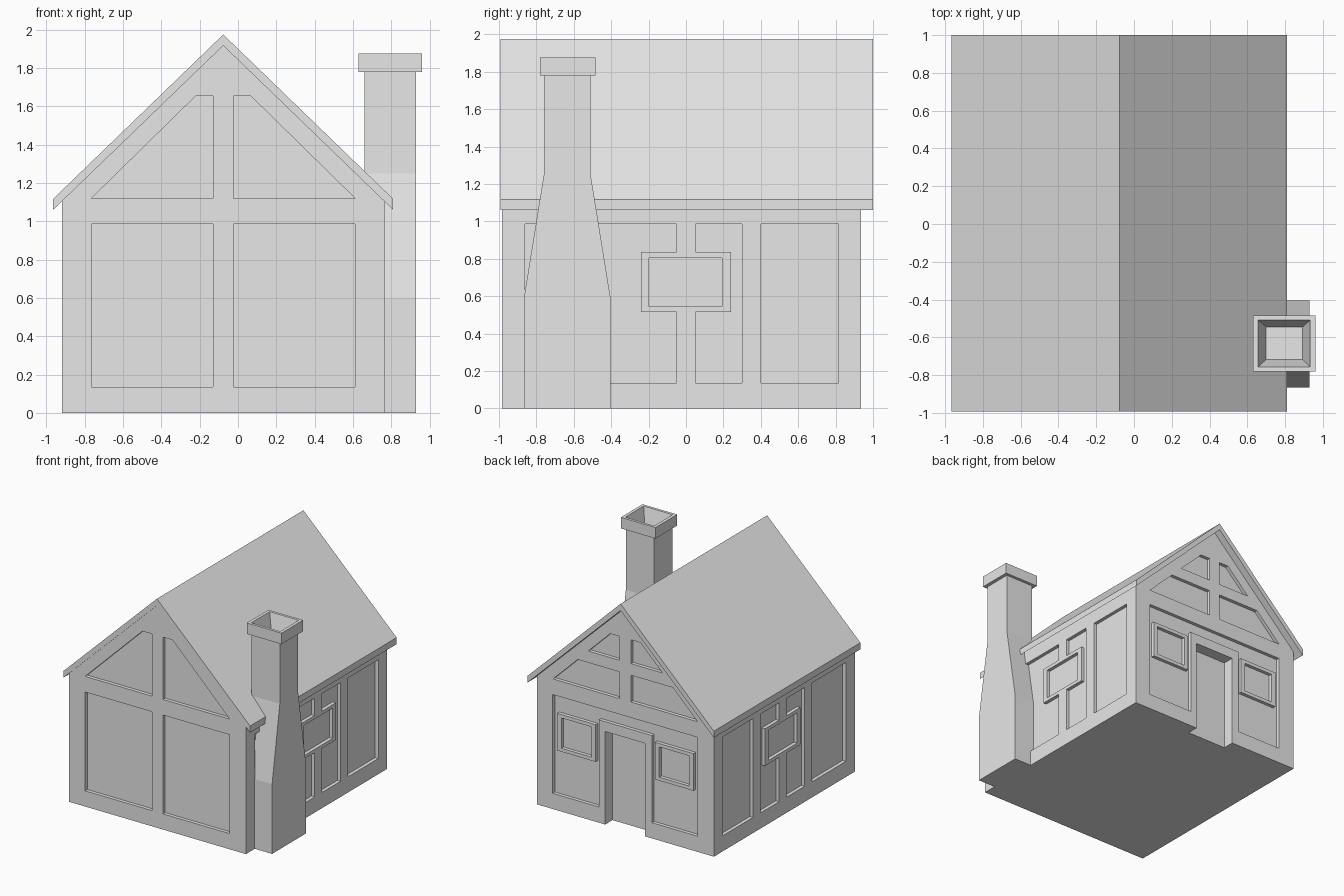
import bpy
import bmesh

cube = bpy.data.objects.get("Cube")
if cube:
    bpy.data.objects.remove(cube, do_unlink=True)

plaster = bpy.data.materials.new("light_grey")
plaster.use_nodes = True
plaster.diffuse_color = (0.8, 0.8, 0.8, 1)
plaster.node_tree.nodes["Principled BSDF"].inputs["Base Color"].default_value = (0.8, 0.8, 0.8, 1)

MID = -0.077           # ridge line of the house
FRONT, BACK = -0.985, 0.935
LEFT, RIGHT = -0.92, 0.765
DEPTH = 0.03           # depth of the sunken panels
LOW, HIGH = 0.135, 0.985
WIN_LOW, WIN_HIGH = 0.515, 0.835


def finish(name, bm):
    bmesh.ops.recalc_face_normals(bm, faces=bm.faces)
    mesh = bpy.data.meshes.new(name)
    bm.to_mesh(mesh)
    bm.free()
    mesh.materials.append(plaster)
    obj = bpy.data.objects.new(name, mesh)
    bpy.context.collection.objects.link(obj)
    return obj


def loft(name, rings):
    """Skin a list of point rings and close both ends."""
    bm = bmesh.new()
    loops = [[bm.verts.new(p) for p in ring] for ring in rings]
    n = len(loops[0])
    for a, b in zip(loops, loops[1:]):
        for i in range(n):
            j = (i + 1) % n
            bm.faces.new((a[i], a[j], b[j], b[i]))
    bm.faces.new(loops[0])
    bm.faces.new(loops[-1])
    return finish(name, bm)


def prism(name, outline, axis, lo, hi):
    """Extrude an outline of (across, z) points along x or y."""
    def place(d):
        return [(u, d, z) if axis == "y" else (d, u, z) for u, z in outline]
    return loft(name, [place(lo), place(hi)])


def rect(u0, u1, z0=LOW, z1=HIGH):
    return [(u0, z0), (u1, z0), (u1, z1), (u0, z1)]


def flip(outline, centre=MID):
    return [(2 * centre - u, z) for u, z in outline]


def carve(obj, outlines, axis, lo, hi):
    bpy.context.view_layer.objects.active = obj
    for outline in outlines:
        cutter = prism("cutter", outline, axis, lo, hi)
        mod = obj.modifiers.new("carve", "BOOLEAN")
        mod.operation, mod.solver, mod.object = "DIFFERENCE", "EXACT", cutter
        bpy.ops.object.modifier_apply(modifier=mod.name)
        bpy.data.objects.remove(cutter, do_unlink=True)


# House body with a gable at each end
eave = 1.115
body = prism("house_body", [(LEFT, 0), (RIGHT, 0), (RIGHT, eave), (MID, 1.93), (LEFT, eave)],
             "y", FRONT, BACK)

# Front gable panels
gable = [(-0.765, 1.12), (-0.13, 1.12), (-0.13, 1.655), (-0.22, 1.655)]
lower = rect(-0.765, -0.13)
carve(body, [lower, flip(lower), gable, flip(gable)], "y", FRONT - 0.1, FRONT + DEPTH)

# Back gable panels, split by a collar beam
gable_low = [(-0.765, 1.12), (-0.13, 1.12), (-0.13, 1.35), (-0.53, 1.35)]
gable_top = [(-0.43, 1.45), (-0.13, 1.45), (-0.13, 1.655), (-0.22, 1.655)]
carve(body, [rect(-0.765, 0.615), gable_low, flip(gable_low), gable_top, flip(gable_top)],
      "y", BACK - DEPTH, BACK + 0.1)
carve(body, [rect(-0.265, 0.115, -0.1, 0.8)], "y", BACK - 0.1, BACK + 0.1)


# Side panels, notched around a framed window in the middle
def notched(end):
    s = 1 if end > 0 else -1
    return [(end, LOW), (s * 0.05, LOW), (s * 0.05, WIN_LOW), (s * 0.24, WIN_LOW),
            (s * 0.24, WIN_HIGH), (s * 0.05, WIN_HIGH), (s * 0.05, HIGH), (end, HIGH)]


pane = rect(-0.197, 0.193, 0.545, 0.805)
far_panel = rect(0.4, 0.815)
carve(body, [notched(0.3), notched(-0.86), far_panel, pane], "x", RIGHT - DEPTH, RIGHT + 0.1)
carve(body, [notched(0.3), notched(-0.3), far_panel, rect(-0.86, -0.4), pane],
      "x", LEFT - 0.1, LEFT + DEPTH)

# Door surround and back window frames
prism("door_surround", [(-0.33, LOW), (-0.265, LOW), (-0.265, 0.8), (0.115, 0.8), (0.115, LOW),
                        (0.175, LOW), (0.175, 0.885), (-0.33, 0.885)],
      "y", BACK - DEPTH - 0.01, BACK)
outer = rect(-0.725, -0.36, WIN_LOW, WIN_HIGH)
inner = rect(-0.685, -0.4, 0.545, 0.805)
for side, frame, hole in (("right", outer, inner), ("left", flip(outer), flip(inner))):
    window = prism("back_window_frame_" + side, frame, "y", BACK - DEPTH - 0.01, BACK)
    carve(window, [hole], "y", BACK - DEPTH, BACK + 0.1)

# Roof slab
slope = [(-0.965, 1.06), (-0.965, 1.117), (MID, 1.975)]
prism("roof", slope + [(0.81, 1.117), (0.81, 1.06), (MID, 1.917)], "y", -0.993, 1.0)

# Chimney: tapered stack, cap and hollow flue
sections = [(0.66, 0.93, -0.865, -0.405, 0.0), (0.66, 0.93, -0.865, -0.405, 0.6),
            (0.66, 0.93, -0.76, -0.51, 1.25), (0.66, 0.93, -0.76, -0.51, 1.78),
            (0.63, 0.96, -0.78, -0.485, 1.78), (0.63, 0.96, -0.78, -0.485, 1.875),
            (0.657, 0.933, -0.757, -0.508, 1.875), (0.7, 0.893, -0.717, -0.545, 1.72)]
loft("chimney", [[(x0, y0, z), (x1, y0, z), (x1, y1, z), (x0, y1, z)]
                 for x0, x1, y0, y1, z in sections])
